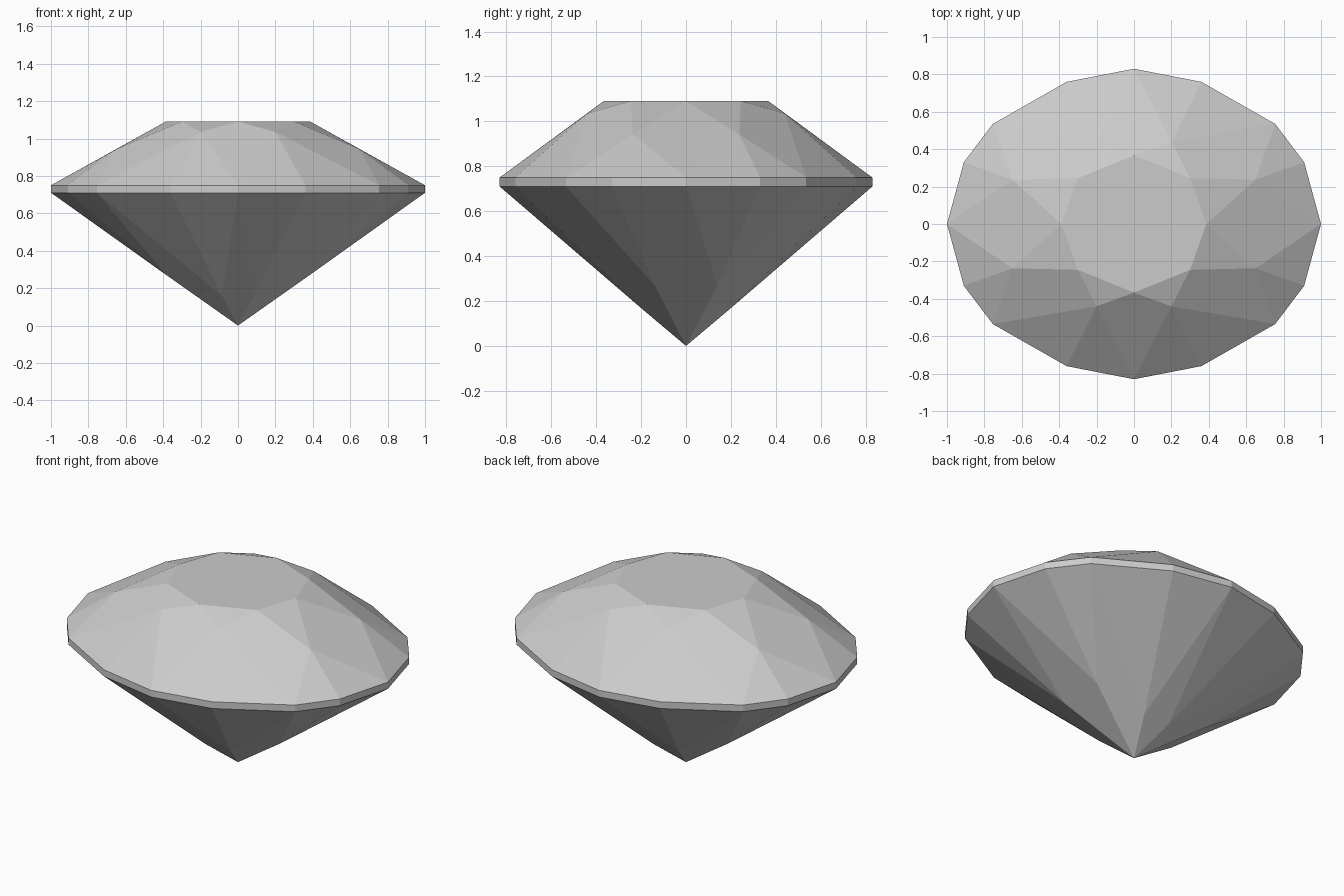
import bpy
import bmesh

cube = bpy.data.objects.get("Cube")
if cube:
    bpy.data.objects.remove(cube, do_unlink=True)

GIRDLE_TOP, GIRDLE_BOTTOM, TABLE = 0.75, 0.71, 1.09


def full_ring(quarter):
    """Mirror the points of one quadrant into a full counter-clockwise ring."""
    half = quarter + [(-x, y, z) for x, y, z in reversed(quarter) if x > 0]
    return half + [(x, -y, z) for x, y, z in reversed(half) if y > 0]


def at_height(outline, z):
    return full_ring([(x, y, z) for x, y in outline])


# Outlines of the cut, one quadrant each
girdle = [(1, 0), (0.91, 0.33), (0.755, 0.535), (0.36, 0.76), (0, 0.83)]
table = [(0.387, 0), (0.3, 0.245), (0, 0.367)]
crown_mid = [(0.65, 0.237, 0.943), (0.2, 0.44, 1.035)]
pavilion_mid = [(0.383, 0.14, 0.27), (0.086, 0.19, 0.16)]

bm = bmesh.new()


def add_ring(points):
    return [bm.verts.new(p) for p in points]


upper = add_ring(at_height(girdle, GIRDLE_TOP))
lower = add_ring(at_height(girdle, GIRDLE_BOTTOM))
top = add_ring(at_height(table, TABLE))
crown = add_ring(full_ring(crown_mid))
pavilion = add_ring(full_ring(pavilion_mid))
culet = bm.verts.new((0, 0, 0))

# Table and girdle band
bm.faces.new(top)
for i in range(16):
    j = (i + 1) % 16
    bm.faces.new((lower[i], lower[j], upper[j], upper[i]))

for k in range(8):
    a, b, c = 2 * k, 2 * k + 1, (2 * k + 2) % 16
    # Star and kite facets of the crown
    bm.faces.new((top[k], crown[k], top[(k + 1) % 8]))
    bm.faces.new((top[k], crown[k - 1], upper[a], crown[k]))
    # Long kite facets of the pavilion
    bm.faces.new((culet, pavilion[k], lower[a], pavilion[k - 1]))
    # Paired facets touching the girdle
    for ring, mid in ((upper, crown[k]), (lower, pavilion[k])):
        bm.faces.new((ring[a], ring[b], mid))
        bm.faces.new((ring[b], ring[c], mid))

bmesh.ops.recalc_face_normals(bm, faces=bm.faces)
mesh = bpy.data.meshes.new("cut_gem")
bm.to_mesh(mesh)
bm.free()

# One flat grey for the whole stone
grey = bpy.data.materials.new("light_grey")
grey.use_nodes = True
colour = (0.6, 0.6, 0.6, 1)
grey.diffuse_color = colour
grey.node_tree.nodes["Principled BSDF"].inputs["Base Color"].default_value = colour
mesh.materials.append(grey)

gem = bpy.data.objects.new("cut_gem", mesh)
bpy.context.collection.objects.link(gem)
